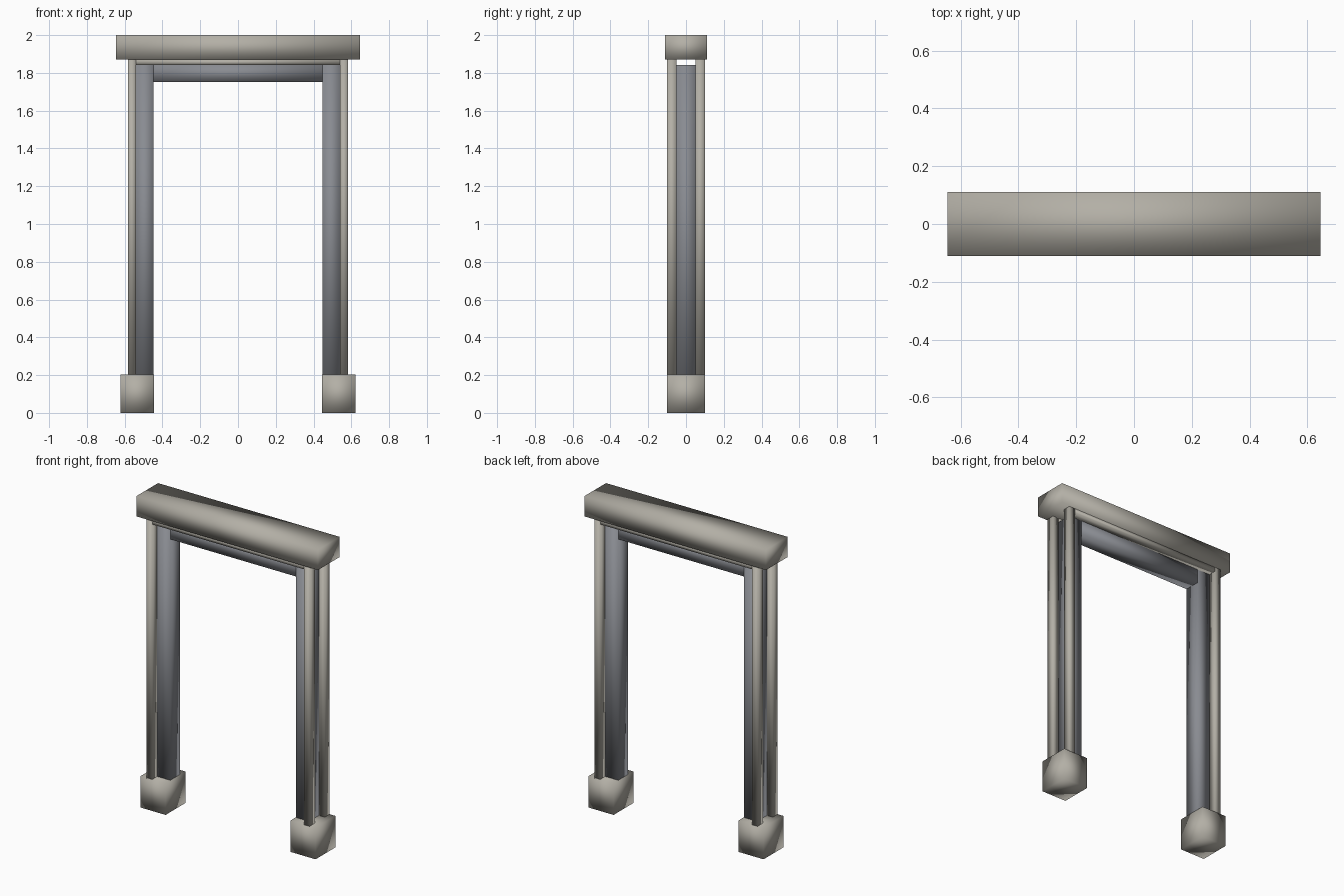
import bpy
import bmesh
from mathutils import Vector

cube = bpy.data.objects.get("Cube")
if cube:
    bpy.data.objects.remove(cube, do_unlink=True)


def make_material(name, rgb):
    mat = bpy.data.materials.new(name)
    mat.use_nodes = True
    color = (*rgb, 1.0)
    mat.diffuse_color = color
    mat.node_tree.nodes["Principled BSDF"].inputs["Base Color"].default_value = color
    return mat


stone = make_material("warm stone", (0.45, 0.43, 0.38))
metal = make_material("blue grey metal", (0.25, 0.26, 0.285))


def box(name, xs, ys, zs, mat):
    """Soft-shaded box spanning the given ranges."""
    low, high = (Vector(c) for c in zip(xs, ys, zs))
    bm = bmesh.new()
    bmesh.ops.create_cube(bm, size=1)
    bmesh.ops.scale(bm, vec=high - low, verts=bm.verts)
    bmesh.ops.translate(bm, vec=(low + high) / 2, verts=bm.verts)
    for face in bm.faces:
        face.smooth = True
    mesh = bpy.data.meshes.new(name)
    bm.to_mesh(mesh)
    bm.free()
    mesh.materials.append(mat)
    obj = bpy.data.objects.new(name, mesh)
    bpy.context.collection.objects.link(obj)
    return obj


def span(side, a, b):
    """Range mirrored to the chosen side."""
    return sorted((side * a, side * b))


# Cap beam and the inner lintel below it
box("cap_beam", (-0.646, 0.646), (-0.11, 0.11), (1.87, 2.0), stone)
box("inner_lintel", (-0.447, 0.447), (-0.05, 0.05), (1.753, 1.843), metal)

# Feet, inner pillars and corner posts
for side, label in ((1, "left"), (-1, "right")):
    box(f"{label}_foot", span(side, 0.445, 0.622), (-0.1, 0.1), (0, 0.203), stone)
    box(f"{label}_inner_pillar", span(side, 0.447, 0.54), (-0.05, 0.05), (0.01, 1.843), metal)
    for depth, place in ((-1, "front"), (1, "back")):
        box(f"{label}_{place}_post", span(side, 0.54, 0.582),
            span(depth, 0.05, 0.1), (0.2, 1.87), stone)

# Thin trim rails under the cap beam
for depth, place in ((-1, "front"), (1, "back")):
    box(f"{place}_trim_rail", (-0.54, 0.54), span(depth, 0.05, 0.1), (1.843, 1.87), stone)
